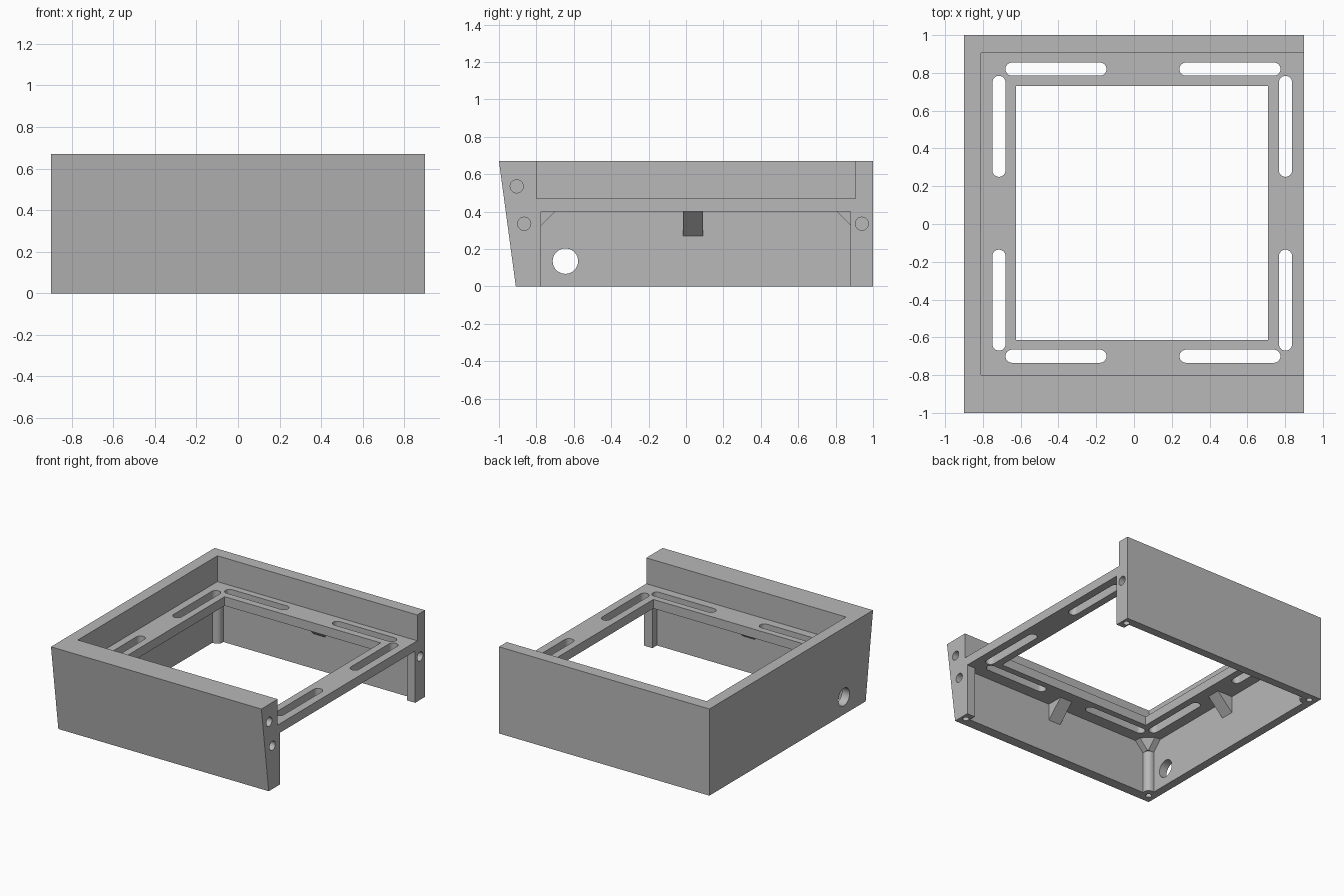
import bpy, bmesh, math
from mathutils import Matrix, Vector

if "Cube" in bpy.data.objects:
    bpy.data.objects.remove(bpy.data.objects["Cube"], do_unlink=True)

grey = bpy.data.materials.new("plain grey")
grey.use_nodes = True
GREY = (0.48, 0.48, 0.48, 1)
grey.diffuse_color = GREY
grey.node_tree.nodes["Principled BSDF"].inputs["Base Color"].default_value = GREY

CY = 0.0525                    # middle of the inside in y
SHELF_LOW, SHELF_TOP, HEIGHT = 0.40, 0.47, 0.67
WALL_Y, POST_Y = 0.8825, 0.8275  # half spans of the lower cavity
WALL_X, POST_X = -0.835, -0.78


def make(name, bm):
    bmesh.ops.recalc_face_normals(bm, faces=bm.faces)
    mesh = bpy.data.meshes.new(name)
    bm.to_mesh(mesh)
    bm.free()
    mesh.materials.append(grey)
    ob = bpy.data.objects.new(name, mesh)
    bpy.context.collection.objects.link(ob)
    return ob


def prism(name, profile, low, high, axis="z"):
    """Extrude a 2D profile along x (profile in yz), y (xz) or z (xy)."""
    place = {"x": lambda a, b, d: (d, a, b),
             "y": lambda a, b, d: (a, d, b),
             "z": lambda a, b, d: (a, b, d)}[axis]
    bm = bmesh.new()
    face = bm.faces.new([bm.verts.new(place(a, b, low)) for a, b in profile])
    out = bmesh.ops.extrude_face_region(bm, geom=[face])
    verts = [v for v in out["geom"] if isinstance(v, bmesh.types.BMVert)]
    bmesh.ops.translate(bm, verts=verts, vec=Vector(place(0, 0, high - low)))
    return make(name, bm)


def box(x0, x1, y0, y1):
    return [(x0, y0), (x1, y0), (x1, y1), (x0, y1)]


def arc(cx, cy, r, start, end, steps):
    angles = [math.radians(start + (end - start) * i / steps) for i in range(steps + 1)]
    return [(cx + r * math.cos(a), cy + r * math.sin(a)) for a in angles]


def circle(cx, cy, r):
    return arc(cx, cy, r, 0, 360, 32)[:-1]


def slot(cx, cy, length, width, upright):
    r, h = width / 2, (length - width) / 2
    pts = arc(h, 0, r, -90, 90, 12) + arc(-h, 0, r, 90, 270, 12)
    return [(cx - b, cy + a) if upright else (cx + a, cy + b) for a, b in pts]


def cut(target, cutter):
    cutter.hide_render = True
    mod = target.modifiers.new("cut", "BOOLEAN")
    mod.operation, mod.solver, mod.object = "DIFFERENCE", "EXACT", cutter
    graph = bpy.context.evaluated_depsgraph_get()
    mesh = bpy.data.meshes.new_from_object(target.evaluated_get(graph))
    target.modifiers.clear()
    target.data = mesh
    bpy.data.objects.remove(cutter, do_unlink=True)


# Solid body with a sloping front
frame = prism("frame", [(-0.91, 0), (1, 0), (1, HEIGHT), (-1, HEIGHT)], -0.9, 0.9, "x")

# Recess above the shelf, open on one side
cut(frame, prism("upper_recess", box(-0.81, 1.1, -0.8, 0.905), SHELF_TOP, 1))

# Cavity below the shelf, leaving thin walls and four corner posts
R = 0.04
half = [(1.1, POST_Y), (0.83, POST_Y), (0.83, WALL_Y), (POST_X, WALL_Y)]
half += arc(POST_X - R, POST_Y + R, R, 0, -90, 8) + [(WALL_X, POST_Y)]
outline = [(x, CY + y) for x, y in half] + [(x, CY - y) for x, y in reversed(half)]
cut(frame, prism("lower_cavity", outline, -0.1, SHELF_LOW))

# Opening and slots in the shelf
cut(frame, prism("opening", box(-0.625, 0.71, -0.615, 0.73), 0.3, 0.6))
for y in (-0.70, 0.82):
    for x in (-0.413, 0.508):
        cut(frame, prism("slot", slot(x, y, 0.535, 0.07, False), 0.36, 0.5))
for x in (-0.715, 0.802):
    for y in (-0.403, 0.517):
        cut(frame, prism("slot", slot(x, y, 0.535, 0.07, True), 0.36, 0.5))

# Cable hole through the side wall, blind holes in the open ends
cut(frame, prism("cable_hole", circle(-0.645, 0.135, 0.068), -1, -0.7, "x"))
for y, z in ((-0.905, 0.535), (-0.865, 0.335), (0.94, 0.335)):
    cut(frame, prism("end_hole", circle(y, z, 0.035), 0.84, 1, "x"))

# Blind holes under the posts
for x in (-0.84, 0.86):
    for y in (-0.84, 0.94):
        cut(frame, prism("foot_hole", circle(x, y, 0.023), -0.1, 0.06))

# Triangular gussets under the shelf at the middle of each wall
top, low, depth = SHELF_LOW + 0.01, 0.27, 0.14


def gusset_profile(wall, inward):
    back = wall - inward * 0.01
    return [(back, top), (back, low), (wall, low), (wall + inward * depth, top)]


prism("front_gusset", gusset_profile(CY - WALL_Y, 1), -0.01, 0.095, "x")
prism("back_gusset", gusset_profile(CY + WALL_Y, -1), -0.01, 0.095, "x")
prism("side_gusset", gusset_profile(WALL_X, 1), -0.015, 0.09, "y")

# Flared wedges where the inner corner posts meet the shelf
for name, side in (("front_corner_flare", -1), ("back_corner_flare", 1)):
    bm = bmesh.new()
    for z, leg in ((0.325, 0.06), (SHELF_LOW + 0.005, 0.135)):
        for dx, dy in ((0, 0), (leg, 0), (leg, 0.055), (0.055, leg), (0, leg)):
            bm.verts.new((WALL_X - 0.005 + dx, CY + side * (WALL_Y + 0.005 - dy), z))
    bmesh.ops.convex_hull(bm, input=bm.verts)
    make(name, bm)

# Smooth the round holes, keep every edge crisp
bpy.ops.object.select_all(action="DESELECT")
frame.select_set(True)
bpy.context.view_layer.objects.active = frame
bpy.ops.object.shade_smooth_by_angle(angle=math.radians(30))
